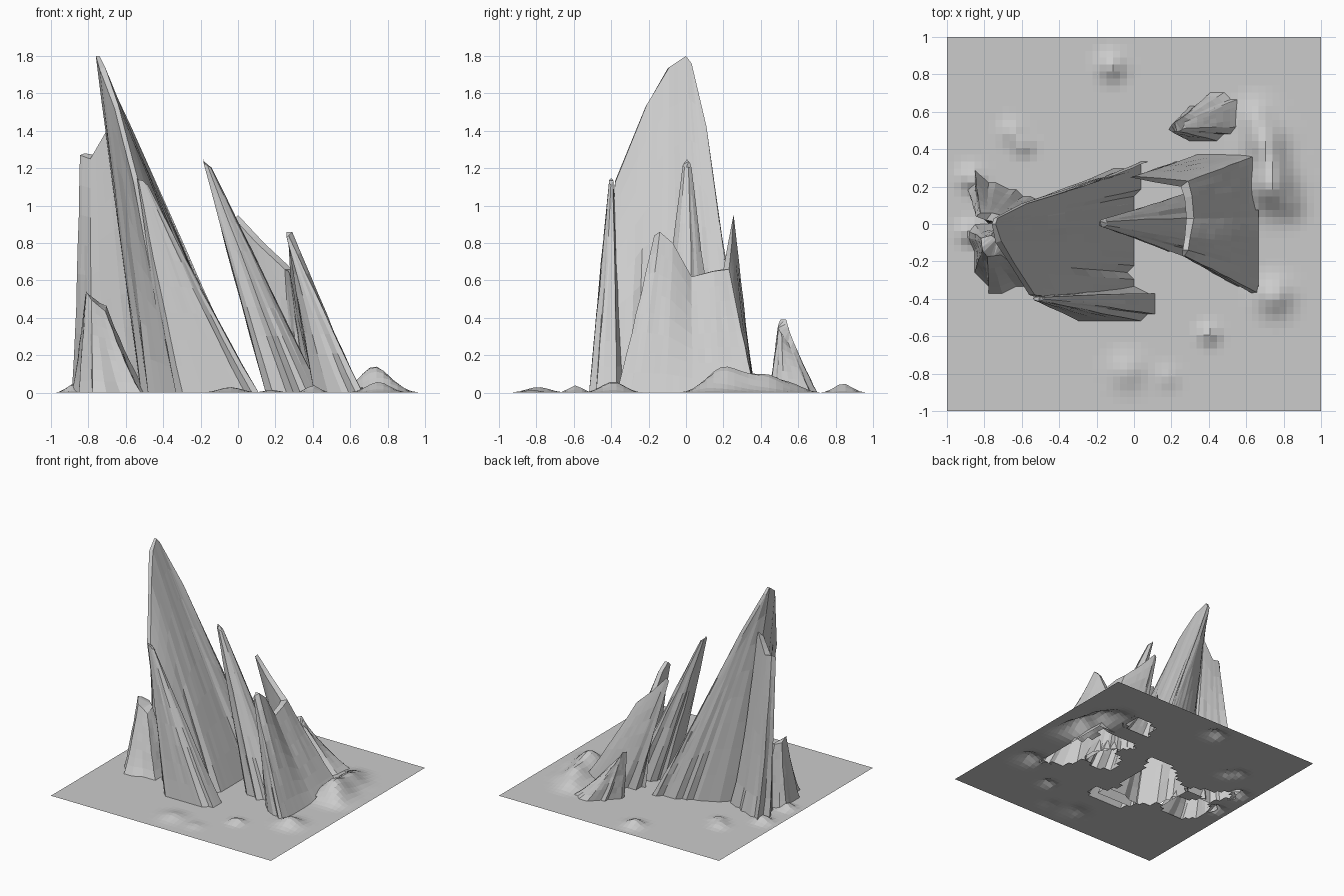
import bpy, bmesh, math, random

random.seed(4)
N = 54
CELL = 2 / N
bases = []


def snap(v):
    return round((v + 1) / CELL) * CELL - 1


def make(name, bm):
    me = bpy.data.meshes.new(name)
    bm.to_mesh(me)
    bm.free()
    ob = bpy.data.objects.new(name, me)
    bpy.context.collection.objects.link(ob)
    return ob


# Leaning hollow spire: ribs run from a base outline (x, y) to a crest (x, y, z)
# With paired=True the crest is closed as a strip between opposite ribs
def spire(name, ribs, p=1.0, sub=4, levels=8, paired=False):
    bases.append([(snap(r[0]), snap(r[1])) for r in ribs])
    dense = []
    for i, a in enumerate(ribs):
        b = ribs[(i + 1) % len(ribs)]
        for s in range(sub):
            dense.append([u + (v - u) * s / sub for u, v in zip(a, b)])
    bm = bmesh.new()
    rings = []
    for k in range(levels + 1):
        t = k / levels
        f = t ** p
        ring = []
        for bx, by, tx, ty, tz in dense:
            j = 0.003 * math.sin(math.pi * t)
            x = snap(bx) * (1 - t) + bx * t
            y = snap(by) * (1 - t) + by * t
            ring.append(bm.verts.new((x + (tx - x) * f + random.uniform(-j, j),
                                      y + (ty - y) * f + random.uniform(-j, j), tz * t)))
        rings.append(ring)
    n = len(dense)
    for lo, hi in zip(rings, rings[1:]):
        for i in range(n):
            bm.faces.new((lo[i], lo[(i + 1) % n], hi[(i + 1) % n], hi[i]))
    top = rings[-1]
    if paired:
        last = n - sub
        half = last // 2 - sub // 2
        for i in range(half):
            bm.faces.new((top[i], top[i + 1], top[last - i - 1], top[last - i]))
        bm.faces.new(top[half:last - half + 1])
        bm.faces.new(top[last:] + top[:1])
    else:
        cap = bm.faces.new(top)
        bmesh.ops.triangulate(bm, faces=[cap])
    bmesh.ops.recalc_face_normals(bm, faces=bm.faces)
    return make(name, bm)


# Spire whose crest is a small copy of its base outline around one tip
def tip_spire(name, base, tip, scale, drop=0.0, p=1.0):
    cx = sum(b[0] for b in base) / len(base)
    cy = sum(b[1] for b in base) / len(base)
    ribs = [(x, y, tip[0] + (x - cx) * scale, tip[1] + (y - cy) * scale,
             tip[2] - drop * abs(y - cy) - drop * max(0, x - cx)) for x, y in base]
    return spire(name, ribs, p)


# Tall main sheet
spire("main_spire", [
    (0.06, 0.32, -0.27, 0.2, 0.75), (0.04, 0.31, -0.57, 0.11, 1.42),
    (0.03, 0.2, -0.73, 0.03, 1.76), (0.0, 0.1, -0.74, 0.0, 1.8),
    (-0.01, -0.1, -0.71, -0.09, 1.74), (-0.02, -0.25, -0.64, -0.21, 1.54),
    (-0.01, -0.44, -0.53, -0.38, 1.12), (-0.35, -0.44, -0.56, -0.38, 1.13),
    (-0.47, -0.3, -0.66, -0.22, 1.52), (-0.53, -0.1, -0.74, -0.1, 1.73),
    (-0.53, 0.05, -0.76, 0.0, 1.8), (-0.27, 0.22, -0.75, 0.03, 1.75),
    (-0.1, 0.28, -0.6, 0.11, 1.42), (0.0, 0.31, -0.3, 0.205, 0.75)], paired=True)

# Right-hand wall: a rim dipping between two pointed ends
spire("right_wall", [
    (0.68, -0.37, 0.27, -0.17, 0.84), (0.66, -0.25, 0.29, -0.14, 0.86),
    (0.65, -0.1, 0.30, -0.07, 0.80), (0.65, 0.03, 0.32, 0.03, 0.62),
    (0.65, 0.18, 0.31, 0.15, 0.65), (0.65, 0.37, 0.29, 0.23, 0.66),
    (0.5, 0.38, 0.14, 0.245, 0.80), (0.35, 0.36, 0.0, 0.255, 0.95),
    (0.22, 0.33, -0.02, 0.25, 0.93), (0.2, 0.26, 0.1, 0.225, 0.80),
    (0.3, 0.2, 0.25, 0.2, 0.66), (0.36, 0.13, 0.27, 0.14, 0.65),
    (0.42, 0.03, 0.28, 0.03, 0.62), (0.42, -0.1, 0.27, -0.08, 0.80),
    (0.4, -0.2, 0.26, -0.14, 0.86), (0.5, -0.31, 0.26, -0.17, 0.83)], 0.95, paired=True)

# Fin behind the main sheet
spire("left_fin", [
    (-0.5, 0.12, -0.68, 0.04, 1.44), (-0.68, 0.2, -0.76, 0.06, 1.27),
    (-0.86, 0.28, -0.82, 0.06, 1.28), (-0.88, 0.17, -0.845, 0.04, 1.27),
    (-0.78, 0.0, -0.79, 0.02, 1.25), (-0.48, 0.02, -0.68, 0.0, 1.44)], 0.75, paired=True)

# Single spires
tip_spire("front_spire", [(-0.36, -0.42), (-0.3, -0.51), (-0.1, -0.53), (0.03, -0.52),
                          (0.12, -0.45), (0.12, -0.36), (-0.1, -0.34), (-0.3, -0.36)],
          (-0.51, -0.4, 1.15), 0.12, 0.15, 0.95)
tip_spire("middle_spire", [(0.13, 0.0), (0.15, -0.12), (0.3, -0.17), (0.42, -0.1),
                           (0.45, 0.05), (0.35, 0.17), (0.2, 0.12)],
          (-0.165, 0.005, 1.25), 0.14, 0.2)
tip_spire("left_stub", [(-0.88, -0.03), (-0.86, -0.25), (-0.77, -0.36), (-0.52, -0.33),
                        (-0.5, -0.12), (-0.7, 0.02)],
          (-0.765, -0.12, 0.57), 0.3, 0.4, 0.85)
tip_spire("back_spire", [(0.22, 0.49), (0.3, 0.62), (0.45, 0.71), (0.57, 0.66),
                         (0.57, 0.52), (0.45, 0.45), (0.3, 0.44)],
          (0.23, 0.52, 0.43), 0.24, 0.6, 0.9)


def inside(x, y, poly):
    hit = False
    for (ax, ay), (bx, by) in zip(poly, poly[1:] + poly[:1]):
        if (ay > y) != (by > y) and x < ax + (y - ay) * (bx - ax) / (by - ay):
            hit = not hit
    return hit


# Ground sheet with low mounds (x, y, height, radius), open beneath the spires
mounds = [(0.73, 0.2, 0.135, 0.08), (0.73, 0.33, 0.05, 0.06), (0.70, 0.44, 0.085, 0.07),
          (0.65, 0.57, 0.04, 0.06), (0.83, 0.1, 0.03, 0.05), (0.75, -0.39, 0.06, 0.06),
          (-0.12, 0.84, 0.05, 0.045), (-0.65, 0.49, 0.03, 0.04), (-0.59, 0.42, 0.03, 0.035),
          (0.4, -0.59, 0.04, 0.035), (-0.04, -0.79, 0.03, 0.06), (0.18, -0.82, 0.015, 0.04),
          (-0.88, -0.05, 0.05, 0.035), (-0.87, 0.24, 0.05, 0.04)]
bm = bmesh.new()
bmesh.ops.create_grid(bm, x_segments=N, y_segments=N, size=1)
for v in bm.verts:
    h = sum(m[2] * math.exp(-((v.co.x - m[0]) ** 2 + (v.co.y - m[1]) ** 2) / (2 * m[3] ** 2))
            for m in mounds)
    v.co.z = h if h > 0.001 else 0
holes = [f for f in bm.faces if all(
    v.co.z < 0.03 and any(inside(v.co.x, v.co.y, b) for b in bases) for v in f.verts)]
bmesh.ops.delete(bm, geom=holes, context='FACES')
make("ground_sheet", bm)
